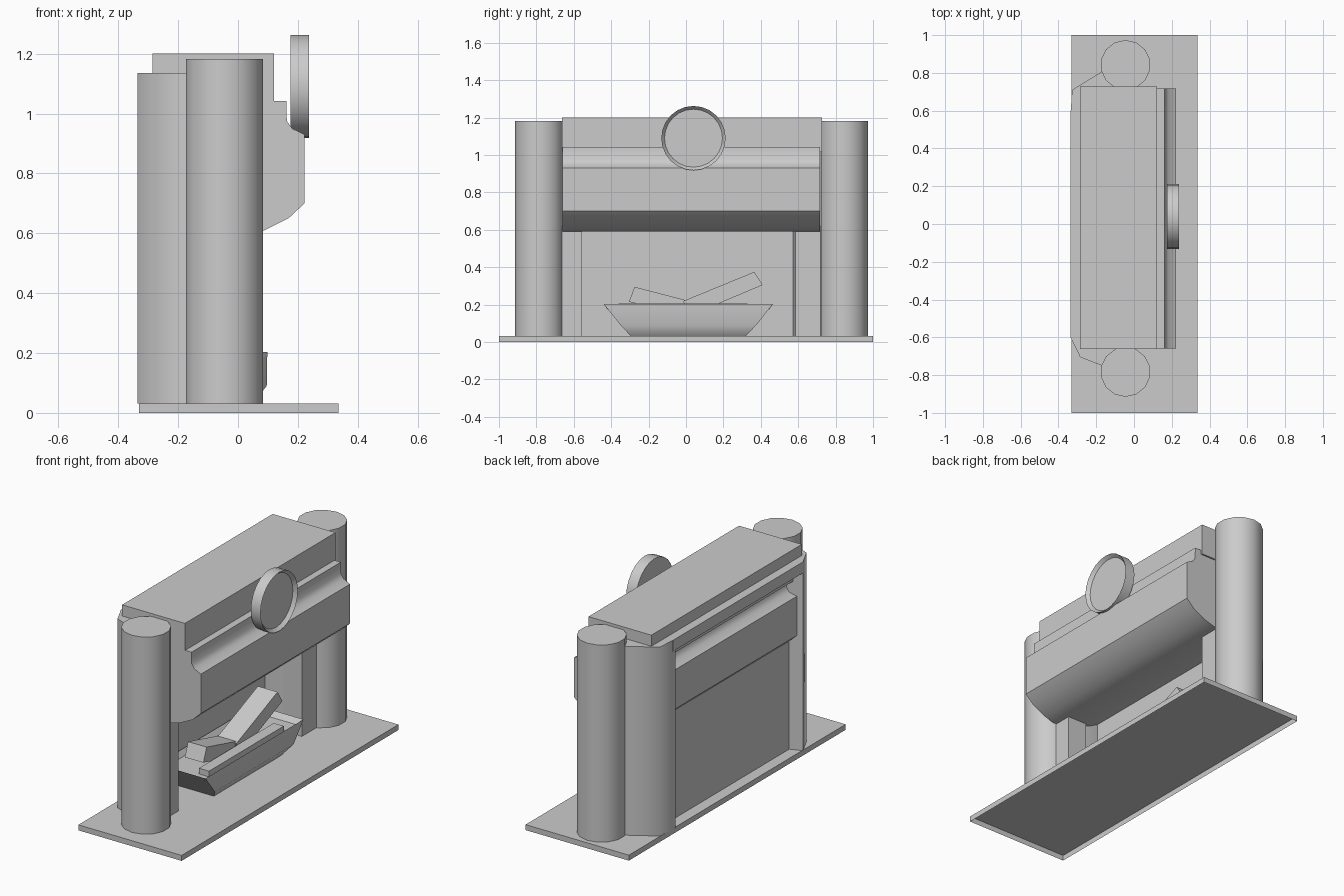
import bpy, bmesh, math
from mathutils import Matrix, Vector

cube = bpy.data.objects.get("Cube")
if cube:
    bpy.data.objects.remove(cube, do_unlink=True)

stone = bpy.data.materials.new("grey_stone")
stone.use_nodes = True
GREY = (0.6, 0.6, 0.6, 1)
stone.diffuse_color = GREY
stone.node_tree.nodes["Principled BSDF"].inputs["Base Color"].default_value = GREY


def finish(name, bm, smooth=None):
    bmesh.ops.recalc_face_normals(bm, faces=bm.faces)
    mesh = bpy.data.meshes.new(name)
    bm.to_mesh(mesh)
    bm.free()
    mesh.materials.append(stone)
    obj = bpy.data.objects.new(name, mesh)
    bpy.context.collection.objects.link(obj)
    if smooth:
        bpy.ops.object.select_all(action="DESELECT")
        obj.select_set(True)
        bpy.context.view_layer.objects.active = obj
        bpy.ops.object.shade_smooth_by_angle(angle=math.radians(smooth))


def prism(name, points, offset, smooth=None, open_start=False):
    """Sweep a flat outline along an offset."""
    bm = bmesh.new()
    face = bm.faces.new([bm.verts.new(p) for p in points])
    new = bmesh.ops.extrude_face_region(bm, geom=[face], use_keep_orig=True)["geom"]
    verts = [g for g in new if isinstance(g, bmesh.types.BMVert)]
    bmesh.ops.translate(bm, verts=verts, vec=Vector(offset))
    if open_start:
        bmesh.ops.delete(bm, geom=[face], context="FACES_ONLY")
    finish(name, bm, smooth)


def box(name, x, y, z, open_start=False):
    prism(name, [(x[0], y[0], z[0]), (x[1], y[0], z[0]), (x[1], y[1], z[0]), (x[0], y[1], z[0])],
          (0, 0, z[1] - z[0]), open_start=open_start)


# Floor slab, hollow underneath, and columns
box("hearth_slab", (-0.331, 0.336), (-1, 1), (0, 0.032), open_start=True)
for side, y in (("right", -0.783), ("left", 0.842)):
    bm = bmesh.new()
    bmesh.ops.create_cone(bm, cap_ends=True, segments=14, radius1=0.132, radius2=0.132,
                          depth=1.151, matrix=Matrix.Translation((-0.045, y, 0.6075)))
    finish("column_" + side, bm, 40)

# Rounded side walls between the back panel and the columns
right_wall = [(-0.265, -0.574), (-0.336, -0.6), (-0.285, -0.705), (-0.17, -0.75),
              (-0.06, -0.75), (-0.06, -0.6)]
left_wall = [(-0.265, 0.565), (-0.336, 0.575), (-0.328, 0.71), (-0.165, 0.81),
             (-0.06, 0.81), (-0.06, 0.6)]
for side, outline in (("right", right_wall), ("left", left_wall)):
    prism("side_wall_" + side, [(x, y, 0.032) for x, y in outline], (0, 0, 1.103), 60)

# Back lintel, firebox back and door posts
box("back_lintel", (-0.336, -0.2), (-0.6, 0.6), (1.07, 1.135))
box("firebox_back", (-0.265, -0.225), (-0.6, 0.6), (0.032, 0.75))
box("post_right", (-0.12, 0.003), (-0.67, -0.555), (0.032, 0.62))
box("post_left", (-0.12, 0.003), (0.585, 0.72), (0.032, 0.62))

# Mantel: half a moulding profile, mirrored front to back
half = [(0.161, 1.15), (0.161, 1.042), (0.203, 1.042), (0.204, 0.975), (0.222, 0.95), (0.263, 0.93),
        (0.263, 0.70), (0.21, 0.65), (0.13, 0.61), (0.07, 0.592)]
profile = half + [(-x, z) for x, z in reversed(half)]
prism("mantel", [(x - 0.041, -0.66, z) for x, z in profile], (0, 1.377, 0), 40)
box("mantel_top", (-0.285, 0.121), (-0.662, 0.727), (1.015, 1.2))

# Round plaque with a raised rim
bm = bmesh.new()
bmesh.ops.create_cone(bm, cap_ends=True, segments=24, radius1=0.172, radius2=0.172, depth=0.063,
                      matrix=Matrix.Translation((0.2065, 0.04, 1.09)) @ Matrix.Rotation(math.pi / 2, 4, "Y"))
bm.normal_update()
front = [f for f in bm.faces if f.normal.x > 0.9]
bmesh.ops.inset_region(bm, faces=front, thickness=0.017)
bmesh.ops.translate(bm, verts=front[0].verts[:], vec=(-0.02, 0, 0))
finish("round_plaque", bm, 40)

# Flared fire basket: stacked rectangles, then a sunken top
bm = bmesh.new()
rings = []
for x0, x1, y0, y1, z in ((-0.17, 0.05, -0.295, 0.32, 0.032), (-0.215, 0.096, -0.35, 0.375, 0.09),
                          (-0.215, 0.098, -0.44, 0.465, 0.203)):
    rings.append([bm.verts.new(p) for p in ((x0, y0, z), (x1, y0, z), (x1, y1, z), (x0, y1, z))])
for low, high in zip(rings, rings[1:]):
    for i in range(4):
        j = (i + 1) % 4
        bm.faces.new((low[i], low[j], high[j], high[i]))
bm.faces.new(rings[0][::-1])
top = bm.faces.new(rings[-1])
bm.normal_update()
bmesh.ops.inset_region(bm, faces=[top], thickness=0.03)
bmesh.ops.translate(bm, verts=top.verts[:], vec=(0, 0, -0.03))
finish("fire_basket", bm, 40)

# Logs
box("log_front", (0.0, 0.065), (-0.36, 0.33), (0.12, 0.207))
prism("log_short", [(-0.13, -0.275, 0.295), (-0.13, -0.305, 0.215),
                    (-0.13, 0.0, 0.14), (-0.13, 0.025, 0.217)], (0.12, 0, 0))
prism("log_long", [(-0.127, 0.365, 0.375), (-0.127, 0.41, 0.305),
                   (-0.127, 0.02, 0.14), (-0.127, -0.015, 0.219)], (0.127, 0, 0))
